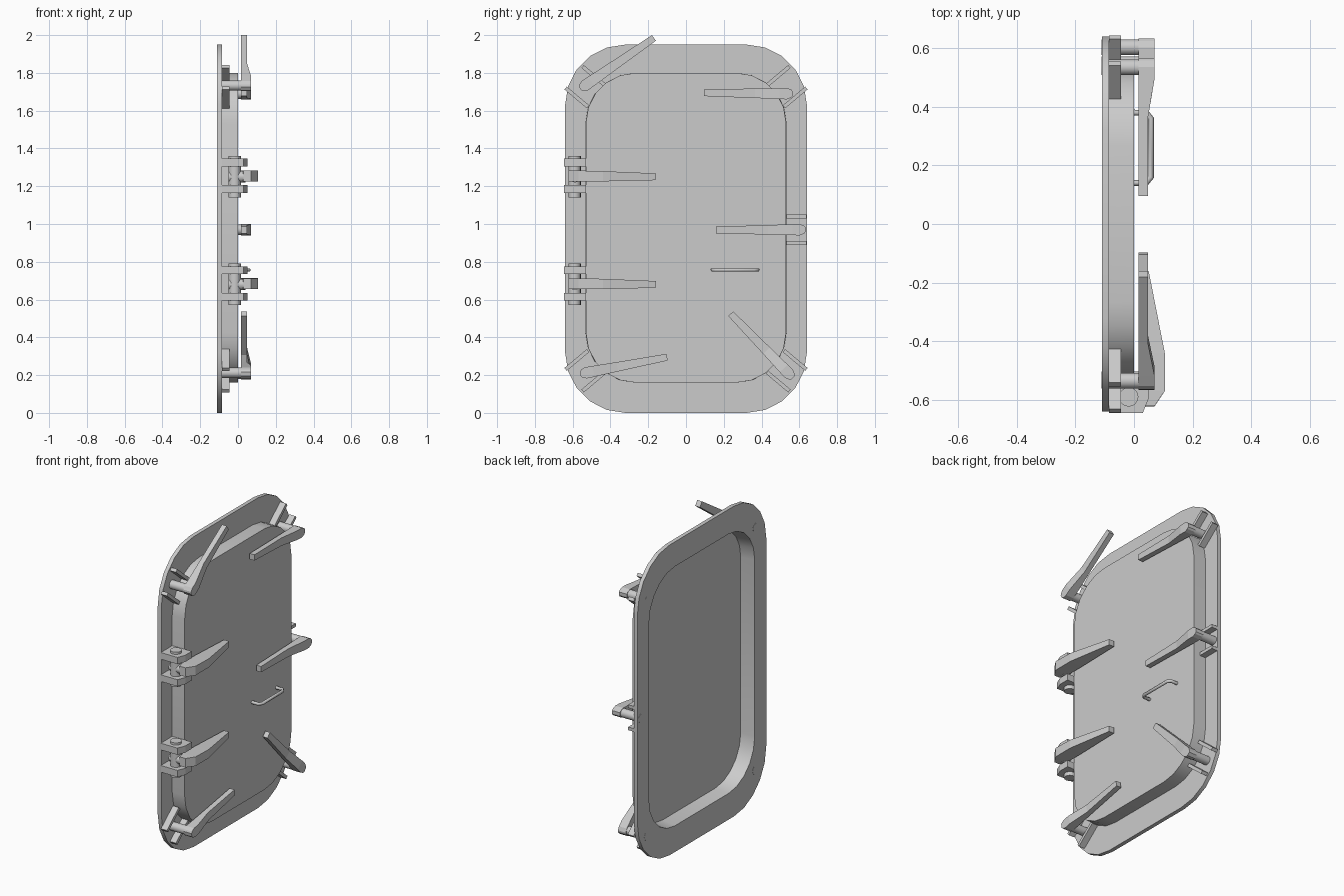
import bpy, bmesh
from math import sin, cos, pi, radians, atan2, hypot
from mathutils import Vector, Matrix

if "Cube" in bpy.data.objects:
    bpy.data.objects.remove(bpy.data.objects["Cube"])


def finish(bm, name, smooth=True):
    bmesh.ops.recalc_face_normals(bm, faces=bm.faces)
    me = bpy.data.meshes.new(name)
    bm.to_mesh(me)
    bm.free()
    ob = bpy.data.objects.new(name, me)
    bpy.context.collection.objects.link(ob)
    if smooth:
        bpy.ops.object.select_all(action='DESELECT')
        ob.select_set(True)
        bpy.context.view_layer.objects.active = ob
        bpy.ops.object.shade_smooth_by_angle(angle=radians(30))
    return ob


def loft(name, rings, closed=False, smooth=True):
    """Skin equal-length rings; cap the ends unless the loft is closed."""
    bm = bmesh.new()
    vs = [[bm.verts.new(p) for p in r] for r in rings]
    n = len(rings[0])
    for i in range(len(vs) if closed else len(vs) - 1):
        a, b = vs[i], vs[(i + 1) % len(vs)]
        for k in range(n):
            bm.faces.new((a[k], a[(k + 1) % n], b[(k + 1) % n], b[k]))
    if not closed:
        bm.faces.new(vs[0])
        bm.faces.new(vs[-1])
    return finish(bm, name, smooth)


def outline(x, hy, z0, z1, r, seg=5):
    """Rounded rectangle in the YZ plane."""
    pts = []
    for i, (cy, cz) in enumerate(((hy - r, z1 - r), (r - hy, z1 - r),
                                  (r - hy, z0 + r), (hy - r, z0 + r))):
        for k in range(seg + 1):
            a = pi / 2 * (i + k / seg)
            pts.append((x, cy + r * cos(a), cz + r * sin(a)))
    return pts


def rod(name, p, q, r, sides=16):
    p, q = Vector(p), Vector(q)
    rot = (q - p).to_track_quat('Z', 'Y')
    ring = [rot @ Vector((r * cos(2 * pi * k / sides), r * sin(2 * pi * k / sides), 0))
            for k in range(sides)]
    return loft(name, [[p + v for v in ring], [q + v for v in ring]])


def box(name, centre, size, tilt=0):
    bm = bmesh.new()
    m = Matrix.Translation(centre) @ Matrix.Rotation(tilt, 4, 'X') @ Matrix.Diagonal((*size, 1))
    bmesh.ops.create_cube(bm, size=1, matrix=m)
    return finish(bm, name, False)


def lever(name, base, tip, stations):
    """Tapered arm; stations are (distance, x inner, x outer, half width)."""
    ang = atan2(tip[1] - base[1], tip[0] - base[0])
    d, w = (cos(ang), sin(ang)), (-sin(ang), cos(ang))
    rings = []
    for s, x0, x1, h in stations:
        rings.append([(x, base[0] + d[0] * s + w[0] * t, base[1] + d[1] * s + w[1] * t)
                      for x, t in ((x0, -h), (x1, -h), (x1, h), (x0, h))])
    return loft(name, rings, smooth=False)


# Door: flange and hollow raised panel as one pressed sheet
loft("door_panel", [
    outline(-0.02, 0.515, 0.175, 1.785, 0.255),
    outline(-0.11, 0.525, 0.165, 1.795, 0.26),
    outline(-0.11, 0.64, 0, 1.95, 0.32),
    outline(-0.085, 0.64, 0, 1.95, 0.32),
    outline(-0.085, 0.532, 0.16, 1.80, 0.265),
    outline(0, 0.53, 0.16, 1.80, 0.265)])

# Clamping dogs: shaft through the flange plus lever
dogs = {"top_left": ((-0.535, 1.733), (-0.17, 1.985)),
        "top_right": ((0.535, 1.69), (0.095, 1.695)),
        "middle_right": ((0.603, 0.97), (0.16, 0.968)),
        "bottom_right": ((0.545, 0.207), (0.237, 0.525)),
        "bottom_left": ((-0.53, 0.212), (-0.10, 0.295))}
for key, (b, t) in dogs.items():
    rod("dog_shaft_" + key, (-0.111, *b), (0.065, *b), 0.027)
    n = hypot(t[0] - b[0], t[1] - b[1])
    lever("dog_lever_" + key, b, t, [
        (-0.03, 0.015, 0.07, 0.011), (-0.022, 0.015, 0.07, 0.021),
        (0, 0.015, 0.07, 0.03), (0.04, 0.015, 0.07, 0.029),
        (0.17, 0.015, 0.048, 0.025), (n, 0.015, 0.048, 0.018)])

# Wedge strips: a pair at each corner and one pair on the closing side
for sy in (-1, 1):
    for sz in (-1, 1):
        tilt = radians(40) * sy * sz
        for k in (-1, 1):
            c = Vector((-0.065, sy * (0.533 + k * 0.045), 0.975 + sz * (0.752 - k * 0.057)))
            box("corner_wedge", c, (0.042, 0.155, 0.02), tilt)
for z in (0.9, 1.04):
    box("side_wedge", (-0.065, 0.58, z), (0.042, 0.115, 0.02))

# Hinges: pin, two lugs and a strap arm
lug = [(-0.085, -0.53), (0.05, -0.53), (0.05, -0.595), (0.03, -0.645), (-0.085, -0.645)]
for z in (1.25, 0.68):
    rod("hinge_pin", (-0.018, -0.59, z - 0.11), (-0.018, -0.59, z + 0.11), 0.033)
    for zl in (z - 0.065, z + 0.075):
        loft("hinge_lug", [[(x, y, zl + h) for x, y in lug] for h in (-0.021, 0.021)],
             smooth=False)
    rod("hinge_boss", (-0.05, -0.588, z), (0.04, -0.588, z), 0.03)
    lever("hinge_arm", (-0.59, z + 0.004), (-0.16, z), [
        (-0.032, 0.03, 0.07, 0.028), (0.02, 0.015, 0.105, 0.029),
        (0.15, 0.015, 0.105, 0.027), (0.43, 0.015, 0.05, 0.018)])

# Grab handle bent from round bar
cu = bpy.data.curves.new("grab_handle", 'CURVE')
cu.dimensions = '3D'
cu.bevel_depth = 0.01
cu.bevel_resolution = 1
cu.use_fill_caps = True
sp = cu.splines.new('POLY')
path = [(-0.005, 0.14), (0.042, 0.14), (0.058, 0.16), (0.058, 0.36), (0.042, 0.38), (-0.005, 0.38)]
sp.points.add(len(path) - 1)
for p, (x, y) in zip(sp.points, path):
    p.co = (x, y, 0.757, 1)
bpy.context.collection.objects.link(bpy.data.objects.new("grab_handle", cu))
